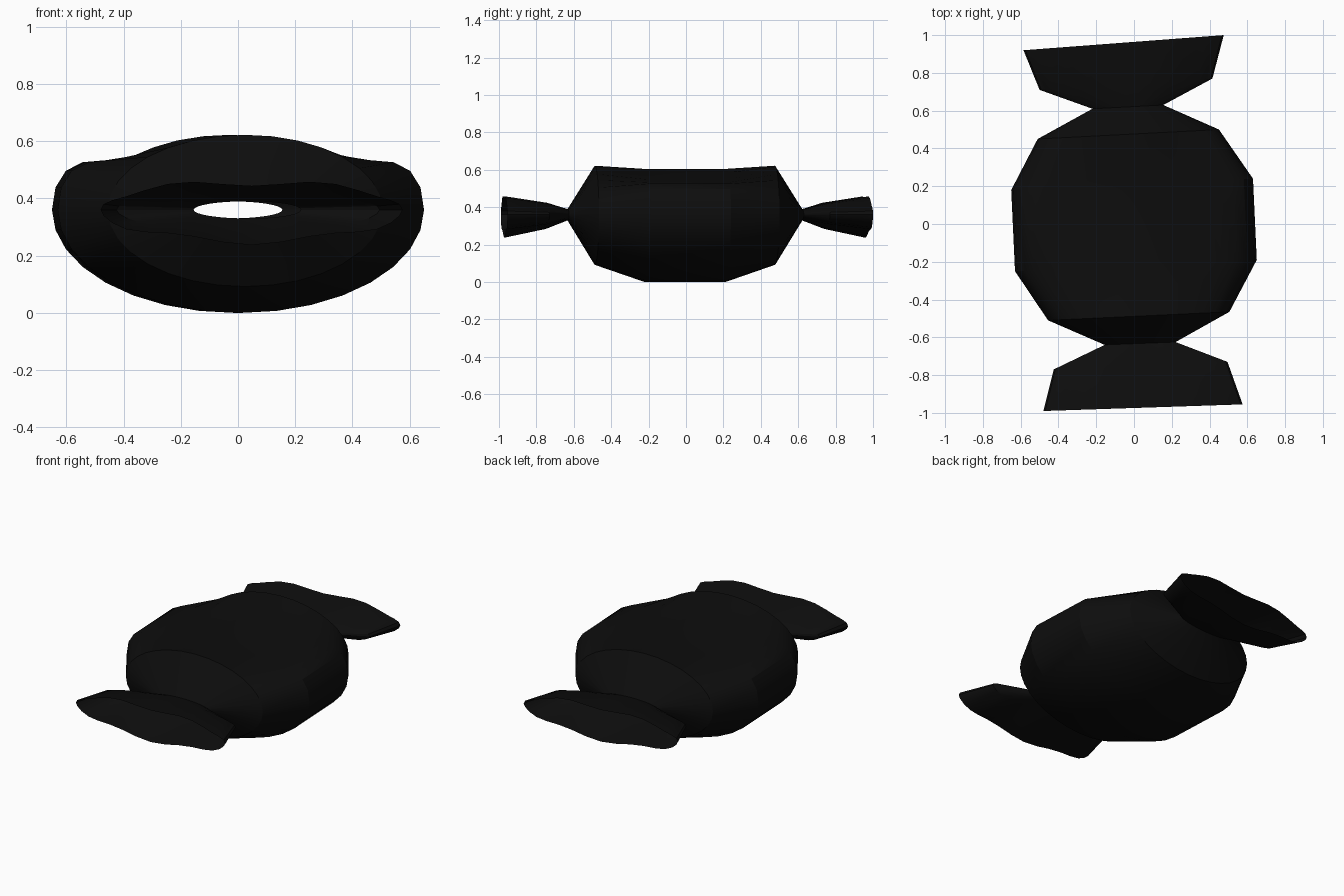
import bpy, bmesh, math

if "Cube" in bpy.data.objects:
    bpy.data.objects.remove(bpy.data.objects["Cube"])

SIDES = 32
# Rings along the wrapper: left x,y, right x,y, bottom z, top z, shoulder bump, pleat wave
RINGS = [
    (-0.48, -0.990, 0.575, -0.955, 0.25, 0.457, 0.0, 0.013),
    (-0.425, -0.77, 0.495, -0.73, 0.29, 0.425, 0.0, 0.006),
    (-0.155, -0.64, 0.22, -0.625, 0.33, 0.39, 0.0, 0.0),
    (-0.455, -0.51, 0.505, -0.465, 0.092, 0.622, 0.0, 0.0),
    (-0.63, -0.25, 0.65, -0.19, 0.0, 0.605, 0.043, 0.0),
    (-0.65, 0.18, 0.63, 0.24, 0.0, 0.605, 0.043, 0.0),
    (-0.51, 0.45, 0.45, 0.50, 0.092, 0.622, 0.0, 0.0),
    (-0.22, 0.61, 0.155, 0.63, 0.33, 0.39, 0.0, 0.0),
    (-0.50, 0.71, 0.415, 0.77, 0.29, 0.425, 0.0, 0.006),
    (-0.585, 0.92, 0.475, 1.00, 0.25, 0.457, 0.0, 0.013),
]
MID_Z = 0.36


def ring_points(xl, yl, xr, yr, zb, zt, bump, wave):
    for k in range(SIDES):
        t = 2 * math.pi * k / SIDES
        c, s = math.cos(t), math.sin(t)
        u = (c + 1) / 2
        z = MID_Z + s * ((zt - MID_Z) if s > 0 else (MID_Z - zb))
        if s > 0:
            b = math.sin(4 * min(t, math.pi - t))
            z += bump * (b if b > 0 else 0.5 * b)
        z += wave * math.cos(6 * t) * abs(s)
        yield (xl + (xr - xl) * u, yl + (yr - yl) * u, z)


# Hollow twisted wrapper, open at both fanned ends
bm = bmesh.new()
loops = [[bm.verts.new(p) for p in ring_points(*r)] for r in RINGS]
for a, b in zip(loops, loops[1:]):
    for k in range(SIDES):
        n = (k + 1) % SIDES
        bm.faces.new((a[k], a[n], b[n], b[k]))
bmesh.ops.recalc_face_normals(bm, faces=bm.faces)
mesh = bpy.data.meshes.new("candy_wrapper")
bm.to_mesh(mesh)
bm.free()
wrapper = bpy.data.objects.new("candy_wrapper", mesh)
bpy.context.collection.objects.link(wrapper)

# Black wrapper material
mat = bpy.data.materials.new("black_wrapper")
mat.diffuse_color = (0.004, 0.004, 0.004, 1)
mat.use_nodes = True
mat.node_tree.nodes["Principled BSDF"].inputs["Base Color"].default_value = mat.diffuse_color
mesh.materials.append(mat)

bpy.context.view_layer.objects.active = wrapper
wrapper.select_set(True)
bpy.ops.object.shade_smooth_by_angle(angle=math.radians(25))
